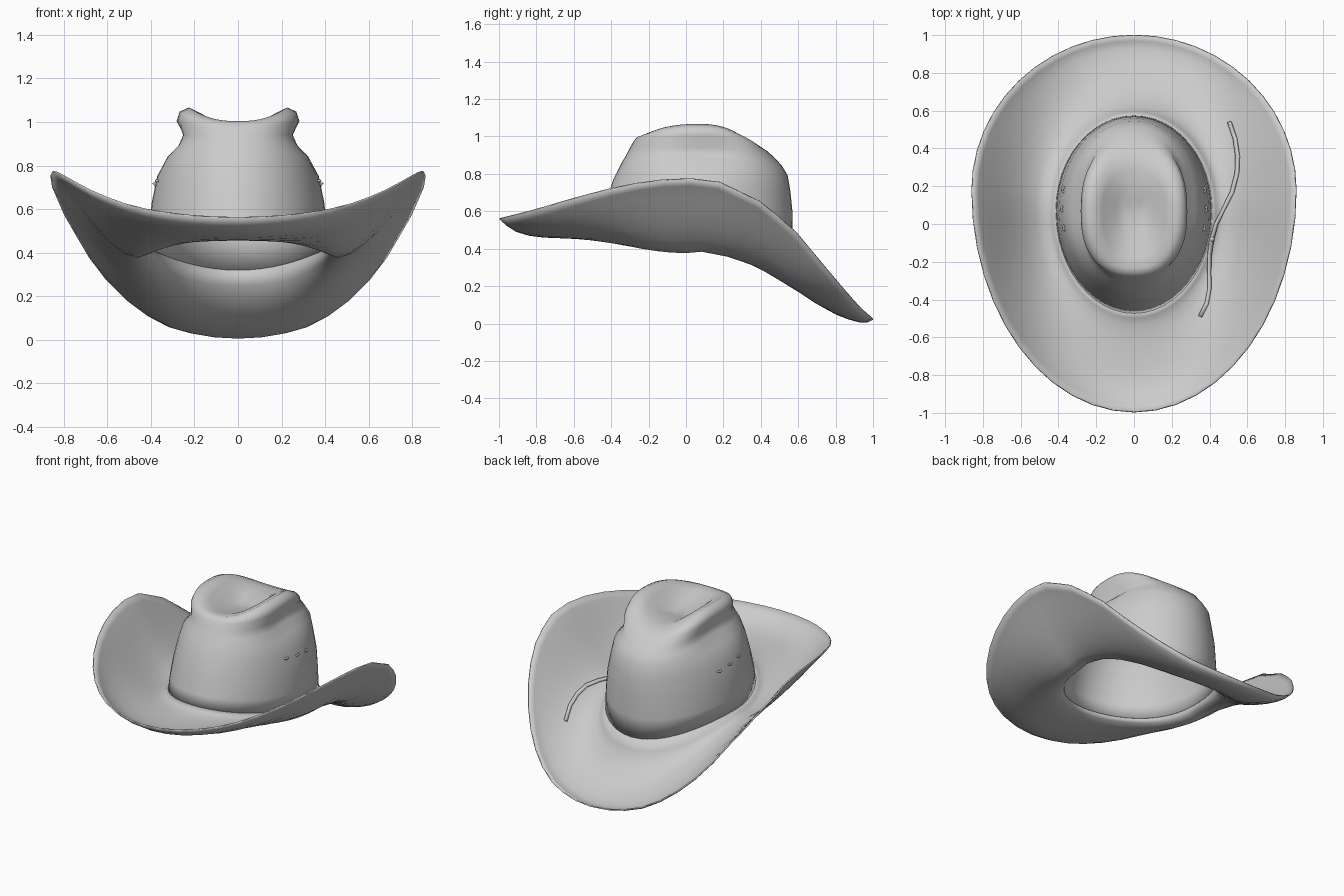
import bpy, bmesh, math
from mathutils import Vector
from mathutils.bvhtree import BVHTree

if "Cube" in bpy.data.objects:
    bpy.data.objects.remove(bpy.data.objects["Cube"])

N = 48


def lerp(a, b, t):
    return a + (b - a) * t


def table(pts, v):
    for (a, za), (b, zb) in zip(pts, pts[1:]):
        if v <= b:
            return lerp(za, zb, max(0, (v - a) / (b - a)))
    return pts[-1][1]


def oval(rx, yf, yb, y0, ang, e=1.0):
    # egg-shaped ring with different front and back radii
    c, s = math.cos(ang), math.sin(ang)
    x = rx * math.copysign(abs(c) ** e, c)
    r = yb - y0 if s > 0 else y0 - yf
    return x, y0 + r * math.copysign(abs(s) ** e, s)


def finish(name, bm, thick):
    bmesh.ops.recalc_face_normals(bm, faces=bm.faces)
    me = bpy.data.meshes.new(name)
    bm.to_mesh(me)
    bm.free()
    for p in me.polygons:
        p.use_smooth = True
    ob = bpy.data.objects.new(name, me)
    bpy.context.collection.objects.link(ob)
    if thick:
        m = ob.modifiers.new("thickness", 'SOLIDIFY')
        m.thickness = thick
        m.offset = 0
    return ob


def loft(rings, cap=None):
    bm = bmesh.new()
    vs = [[bm.verts.new(p) for p in r] for r in rings]
    for a, b in zip(vs, vs[1:]):
        for i in range(N):
            j = (i + 1) % N
            bm.faces.new((a[i], a[j], b[j], b[i]))
    if cap:
        c = bm.verts.new(cap)
        for i in range(N):
            bm.faces.new((vs[-1][i], vs[-1][(i + 1) % N], c))
    return bm


ANG = [2 * math.pi * i / N for i in range(N)]

# crown: half width, front y, back y, z at front / side / back, corner power, side dent
levels = [
    (.41, -.47, .57, .49, .42, .32, 1, 0),
    (.405, -.45, .567, .56, .51, .45, 1, 0),
    (.392, -.42, .565, .66, .63, .60, 1, 0),
    (.367, -.385, .555, .77, .75, .70, 1, 0),
    (.338, -.34, .54, .86, .84, .79, .95, .02),
    (.305, -.315, .51, .90, .89, .84, .92, .045),
    (.28, -.295, .475, .94, .94, .88, .9, .04),
    (.283, -.275, .43, .975, 1.005, .92, .85, .005),
    (.265, -.26, .39, .993, 1.045, .945, .82, 0),
    (.225, -.235, .34, 1.0, 1.063, .965, .82, 0),
    (.17, -.18, .28, .99, 1.035, .97, .85, 0),
    (.095, -.09, .2, .965, .96, .965, .9, 0),
    (.045, 0, .13, .95, .945, .955, 1, 0)]
rings = []
for rx, yf, yb, zf, zs, zb, e, dent in levels:
    ring = []
    for a in ANG:
        x, y = oval(rx, yf, yb, .07, a, e)
        x -= math.copysign(dent, x) * math.exp(-((y - .1) / .2) ** 2) * abs(math.cos(a))
        w = math.cos(a) ** 2
        ring.append((x, y, lerp(zb if a < math.pi else zf, zs, w)))
    rings.append(ring)
crown_bm = loft(rings, (0, .07, .943))
crown_tree = BVHTree.FromBMesh(crown_bm)
base = rings[0]
finish("crown", crown_bm, .008)

# brim: position from crown to rim, z at front / side / back
RIM = [(-1, .56), (-.8, .61), (-.6, .67), (-.4, .722), (-.2, .762), (0, .777),
       (.18, .755), (.39, .655), (.57, .51), (.8, .235), (.93, .085), (1, .025)]
steps = [(.05, .475, .40, .25), (.13, .465, .388, .19), (.25, .46, .405, .135),
         (.4, .46, .45, .085), (.55, .463, .515, .05), (.7, .472, .59, .025),
         (.83, .492, .665, .01), (.93, .525, .72, .01), (1, .56, .755, .025)]
brings = [base]
for t, zf, zs, zb in steps:
    ring = []
    for a, b in zip(ANG, base):
        ox, oy = oval(.858, -.995, 1, .18, a)
        back = a < math.pi
        low = .025 if back else .56
        w = (table(RIM, oy) - low) / (.755 - low)
        ring.append((lerp(b[0], ox, t), lerp(b[1], oy, t), lerp(zb if back else zf, zs, w)))
    brings.append(ring)
brim_bm = loft(brings)
brim_tree = BVHTree.FromBMesh(brim_bm)
finish("brim", brim_bm, .008)


# loose cord lying on the right of the brim
def drop(x, y):
    hit = brim_tree.ray_cast(Vector((x, y, 3)), Vector((0, 0, -1)))[0]
    return (x, y, (hit.z if hit else .44) + .014)


path = [(.505, .54), (.535, .45), (.548, .36), (.545, .27), (.52, .17), (.475, .08), (.435, 0),
        (.412, -.08), (.4, -.16), (.398, -.25), (.4, -.34), (.385, -.42), (.35, -.49)]
bm = bmesh.new()
prev = None
for i, p in enumerate(path):
    q0, q1 = path[max(i - 1, 0)], path[min(i + 1, len(path) - 1)]
    d = Vector((q1[0] - q0[0], q1[1] - q0[1])).normalized() * .01
    pair = [bm.verts.new(drop(p[0] + s * d.y, p[1] - s * d.x)) for s in (-1, 1)]
    if prev:
        bm.faces.new((prev[0], prev[1], pair[1], pair[0]))
    prev = pair
finish("cord", bm, .008)

# knot in the cord
bm = bmesh.new()
bmesh.ops.create_uvsphere(bm, u_segments=10, v_segments=6, radius=.016)
finish("cord_knot", bm, 0).location = drop(.412, -.08)

# three vent eyelets on each side of the crown
for side in (-1, 1):
    for k, y in enumerate((-.02, .08, .18)):
        o = Vector((side * 2, y, .73 - .012 * k))
        loc, nrm, _, _ = crown_tree.ray_cast(o, Vector((-side, 0, 0)))
        if nrm.x * side < 0:
            nrm = -nrm
        bpy.ops.mesh.primitive_torus_add(major_segments=12, minor_segments=6, major_radius=.013,
                                         minor_radius=.006, location=loc + nrm * .005,
                                         rotation=nrm.to_track_quat('Z', 'Y').to_euler())
        ob = bpy.context.object
        ob.name = "eyelet"
        bpy.ops.object.shade_smooth()
